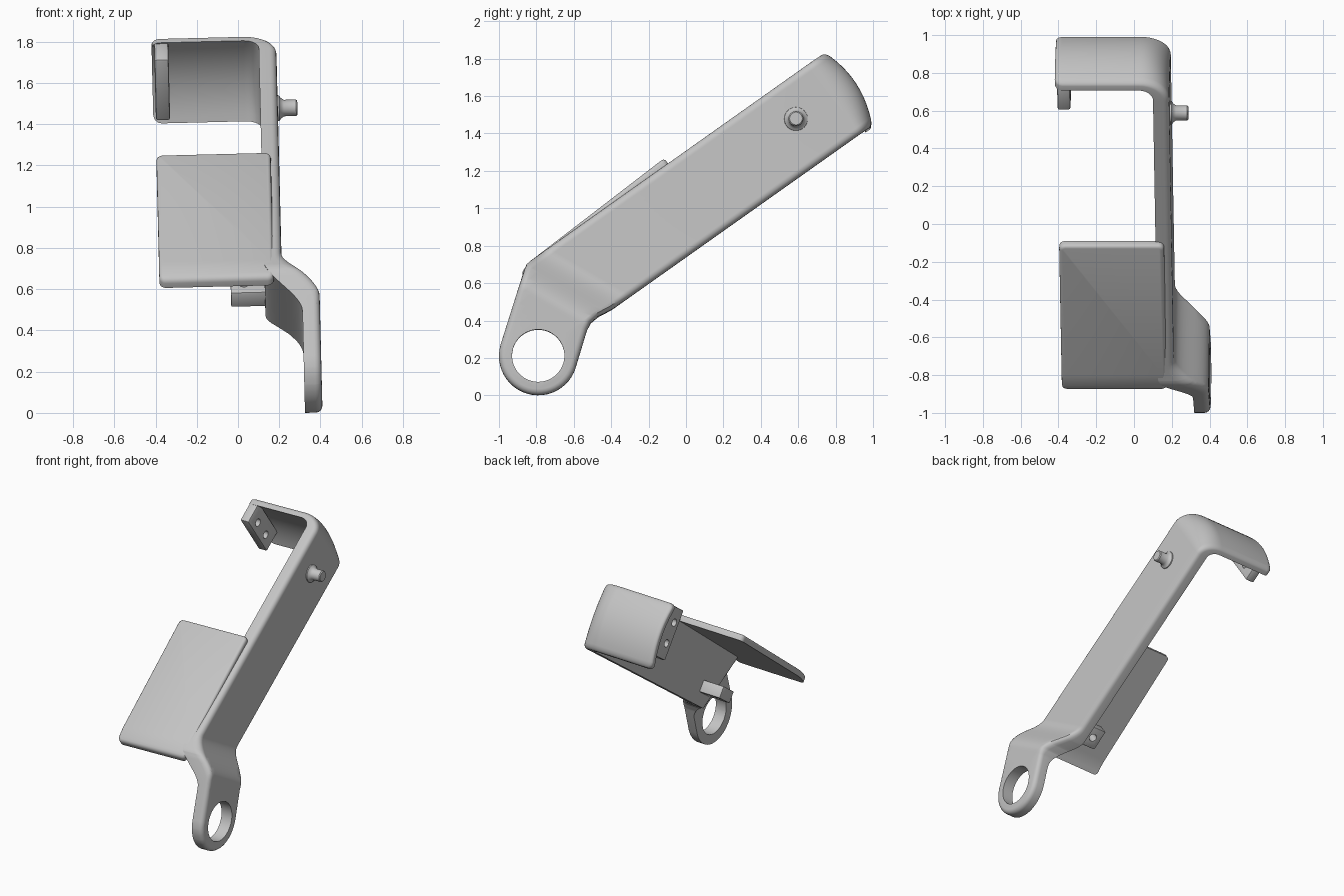
import bpy, bmesh
from math import sin, cos, pi, radians
from mathutils import Vector, Matrix

if "Cube" in bpy.data.objects:
    bpy.data.objects.remove(bpy.data.objects["Cube"])

grey = bpy.data.materials.new("satin grey metal")
grey.use_nodes = True
grey.diffuse_color = (0.55, 0.55, 0.55, 1)
grey.node_tree.nodes["Principled BSDF"].inputs["Base Color"].default_value = (0.55, 0.55, 0.55, 1)

# Working frame: (w, u, v) = across, along the arm, up the arm's width
CA, SA = cos(radians(35.3)), sin(radians(35.3))
TILT = 0.025


def to_uv(y, z):
    return (CA * y + SA * z, CA * z - SA * y)


def to_world(p):
    x, y, z = p.x, CA * p.y - SA * p.z, SA * p.y + CA * p.z
    return Vector((x - TILT * (z - 1), y, z + TILT * (x - 0.3)))


def finish(bm, name):
    bmesh.ops.recalc_face_normals(bm, faces=bm.faces)
    for vert in bm.verts:
        vert.co = to_world(vert.co)
    mesh = bpy.data.meshes.new(name)
    bm.to_mesh(mesh)
    bm.free()
    mesh.materials.append(grey)
    obj = bpy.data.objects.new(name, mesh)
    bpy.context.collection.objects.link(obj)
    return obj


def activate(obj):
    bpy.ops.object.select_all(action='DESELECT')
    obj.select_set(True)
    bpy.context.view_layer.objects.active = obj


def smooth(obj, angle=35):
    activate(obj)
    bpy.ops.object.shade_smooth_by_angle(angle=radians(angle))


def drill(obj, centre, radius, axis):
    """Cut a round hole along w or v."""
    bm = bmesh.new()
    turn = Matrix.Rotation(pi / 2, 4, 'Y') if axis == 'w' else Matrix()
    bmesh.ops.create_cone(bm, cap_ends=True, segments=48, radius1=radius, radius2=radius,
                          depth=0.4, matrix=Matrix.Translation(centre) @ turn)
    cutter = finish(bm, "hole_cutter")
    cutter.hide_render = True
    mod = obj.modifiers.new("hole", 'BOOLEAN')
    mod.operation, mod.solver, mod.object = 'DIFFERENCE', 'EXACT', cutter
    activate(obj)
    bpy.ops.object.modifier_apply(modifier=mod.name)
    bpy.data.objects.remove(cutter)


def box(lo, hi):
    bm = bmesh.new()
    bmesh.ops.create_cube(bm, size=1)
    lo, hi = Vector(lo), Vector(hi)
    for vert in bm.verts:
        vert.co = (lo + hi) / 2 + vert.co * (hi - lo)
    return bm


def cut(bm, point, normal):
    bmesh.ops.bisect_plane(bm, geom=bm.verts[:] + bm.edges[:] + bm.faces[:],
                           plane_co=point, plane_no=normal, dist=1e-5)


def smoothstep(t):
    t = min(max(t, 0), 1)
    return t * t * (3 - 2 * t)


# Flat blank of the arm: lug circle, neck, long strip with rounded end corners
LOW, HIGH, END = 0.605, 1.07, 2.183
LUG = (-0.79, 0.21)
outline = []
for i in range(25):
    a = radians(163 + 180 * i / 24)
    outline.append(to_uv(LUG[0] + 0.21 * cos(a), LUG[1] + 0.21 * sin(a)))
outline += [to_uv(*p) for p in ((-0.53, 0.345), (-0.51, 0.385), (-0.47, 0.42))]
outline.append((-0.06, LOW))
for centre, start in ((LOW + 0.04, -90), (HIGH - 0.04, 0)):
    for i in range(5):
        a = radians(start + 22.5 * i)
        outline.append((END - 0.04 + 0.04 * cos(a), centre + 0.04 * sin(a)))
outline.append((-0.262, HIGH))
outline += [to_uv(*p) for p in ((-0.852, 0.702), (-0.863, 0.677))]

THICK, INNER = 0.085, 0.12
bm = bmesh.new()
base = bm.faces.new([bm.verts.new((0, u, v)) for u, v in outline])
raised = bmesh.ops.extrude_face_region(bm, geom=[base], use_keep_orig=True)["geom"]
for vert in [g for g in raised if isinstance(g, bmesh.types.BMVert)]:
    vert.co.x = THICK
rim = [e for e in bm.edges if all(vert.co.x > THICK / 2 for vert in e.verts)]
bmesh.ops.bevel(bm, geom=rim, offset=0.032, segments=4, profile=0.5,
                affect='EDGES', clamp_overlap=False)

# Cuts that let the blank bend
BEND, RADIUS, REF = 1.55, 0.16, 0.12
slope = Vector((0, 0.5 * CA + 0.87 * SA, 0.87 * CA - 0.5 * SA))
for i in range(21):
    cut(bm, slope * ((-0.03 + 0.0175 * i) / slope.length_squared), slope)
for i in range(11):
    cut(bm, (0, BEND + REF * pi / 2 * i / 10, 0), (0, 1, 0))
for i in range(1, 12):
    cut(bm, (0, 0, LOW + (HIGH - LOW) * i / 12), (0, 0, 1))

# Offset the lug sideways, fold the end flange over and bow it
for vert in bm.verts:
    w, u, v = vert.co
    s = slope.dot(vert.co) + 0.09 * (1 - w / THICK)
    if u <= BEND:
        vert.co.x = INNER + w + 0.18 * smoothstep((0.32 - s) / 0.26)
    else:
        a = min((u - BEND) / REF, pi / 2)
        r = RADIUS - (THICK - w) * (1 - 0.47 * sin(a) ** 2)
        run = max(0, u - BEND - REF * pi / 2)
        bow = 0.05 * ((v - 0.86) / 0.23) ** 2 * sin(a)
        vert.co.x = INNER + THICK - RADIUS + r * cos(a) - run
        vert.co.y = BEND + r * sin(a) - bow
arm = finish(bm, "bent_arm_with_lug")
drill(arm, (0.34, *to_uv(*LUG)), 0.14, 'w')
smooth(arm)

# Thin cover plate with rounded corners and a curled front lip
bm = box((-0.39, -0.337, 0), (0.165, 0.64, 0.045))
corners = [e for e in bm.edges if abs(e.verts[0].co.z - e.verts[1].co.z) > 0.01]
bmesh.ops.bevel(bm, geom=corners, offset=0.03, segments=4, profile=0.5, affect='EDGES')
top = [e for e in bm.edges if all(vert.co.z > 0.04 for vert in e.verts)]
bmesh.ops.bevel(bm, geom=top, offset=0.018, segments=3, profile=0.5, affect='EDGES')
for i in range(5):
    cut(bm, (0, -0.3 + 0.02 * i, 0), (0, 1, 0))
for vert in bm.verts:
    u = vert.co.y
    vert.co.z += 1.035 + 0.039 * u - 1.5 * max(0, -0.22 - u) ** 2
smooth(finish(bm, "cover_plate"))

# Drilled block on the end of the flange
bm = box((-0.387, 1.49, 0.70), (-0.318, 1.652, 1.062))
bmesh.ops.bevel(bm, geom=bm.edges[:], offset=0.01, segments=2, profile=0.5, affect='EDGES')
block = finish(bm, "flange_block")
for v in (0.81, 0.96):
    drill(block, (-0.35, 1.555, v), 0.027, 'w')
smooth(block)

# Drilled tab on the inside of the arm
bm = box((-0.045, -0.08, 0.695), (0.15, 0.07, 0.78))
bmesh.ops.bevel(bm, geom=bm.edges[:], offset=0.006, segments=2, profile=0.5, affect='EDGES')
tab = finish(bm, "inner_tab")
drill(tab, (0.02, -0.005, 0.73), 0.027, 'v')
smooth(tab)

# Side peg, turned from a short profile with a flared foot
bm = bmesh.new()
peg_u, peg_v = to_uv(0.588, 1.48)
rings = []
for w, r in ((0.19, 0.065), (0.212, 0.062), (0.22, 0.05), (0.235, 0.04), (0.294, 0.04), (0.3, 0.034)):
    rings.append([bm.verts.new((w, peg_u + r * cos(2 * pi * i / 32), peg_v + r * sin(2 * pi * i / 32)))
                  for i in range(32)])
for a, b in zip(rings, rings[1:]):
    for i in range(32):
        j = (i + 1) % 32
        bm.faces.new((a[i], a[j], b[j], b[i]))
bm.faces.new(rings[0])
bm.faces.new(rings[-1])
smooth(finish(bm, "side_peg"))
